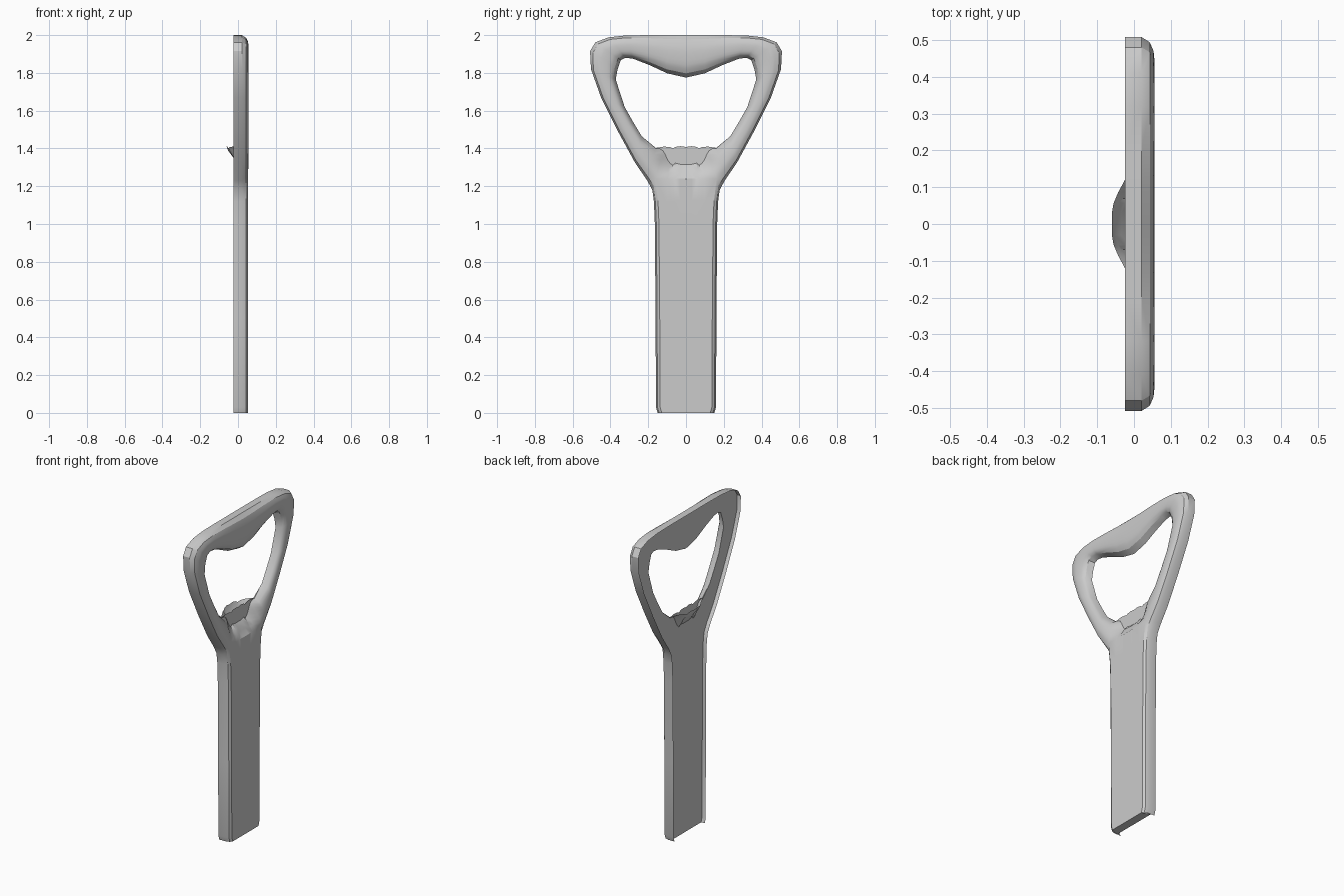
import bpy, bmesh, math

if "Cube" in bpy.data.objects:
    bpy.data.objects.remove(bpy.data.objects["Cube"])

# Outline pairs (outer y,z -> hole y,z) from top centre round to the neck
PAIRS = [
    ((0, 2), (0, 1.775)), ((.1, 2), (.1, 1.798)), ((.2, 2), (.19, 1.84)),
    ((.32, 1.998), (.28, 1.875)), ((.41, 1.988), (.32, 1.88)),
    ((.48, 1.962), (.345, 1.868)), ((.508, 1.915), (.362, 1.82)),
    ((.503, 1.82), (.372, 1.765)), ((.45, 1.67), (.325, 1.62)),
    ((.36, 1.49), (.28, 1.54)), ((.27, 1.325), (.235, 1.465)),
    ((.205, 1.23), (.16, 1.403)), ((.178, 1.18), (.115, 1.41)),
]
# Neck columns under the pry tab
NECK = [((a, 1.18), (b, z)) for a, b, z in
        ((.1, .085, 1.407), (.075, .068, 1.40), (.06, .056, 1.408), (.03, .03, 1.412), (0, 0, 1.408))]
# Pressed section: fraction from outer edge to hole, depth x
ROWS = [(0, -.025), (0, .02), (.1, .043), (.26, .053), (.4, .055), (.5, .055),
        (.6, .054), (.7, .052), (.8, .047), (.9, .036), (1, 0)]
# Handle half-widths
LEVELS = ((1.12, .17), (1.0, .165), (.5, .161), (.03, .159), (0, .15))
BACK_X = 0.0


def smooth(a, b, v):
    t = max(0, min(1, (v - a) / (b - a)))
    return t * t * (3 - 2 * t)


def lerp(o, h, t):
    return o[0] + (h[0] - o[0]) * t, o[1] + (h[1] - o[1]) * t


def sheet_point(o, h, row):
    t, x = row
    y, z = lerp(o, h, t)
    # Dished area below the hole, with the embossed tab on top
    target = .053 - .085 * smooth(1.23, 1.35, z) - .028 * smooth(1.33, 1.41, z)
    fall = (1 - smooth(.03, .19, y)) * (1 - smooth(1.43, 1.5, z)) * smooth(1.2, 1.27, z)
    x += (target - x) * fall
    if y < .062 and z > 1.285:
        x += .015 * (1 - smooth(1.33, 1.41, z))
    return (x, y, z)


def bridge(bm, a, b):
    for i in range(len(a) - 1):
        bm.faces.new((a[i], a[i + 1], b[i + 1], b[i]))


def finish(bm, name, facing):
    """Orient, mirror across the centre line and smooth."""
    bmesh.ops.recalc_face_normals(bm, faces=bm.faces)
    bm.normal_update()
    if sum(f.normal.x * f.calc_area() for f in bm.faces) * facing < 0:
        bmesh.ops.reverse_faces(bm, faces=bm.faces)
    mesh = bpy.data.meshes.new(name)
    bm.to_mesh(mesh)
    bm.free()
    obj = bpy.data.objects.new(name, mesh)
    bpy.context.collection.objects.link(obj)
    mirror = obj.modifiers.new("mirror", "MIRROR")
    mirror.use_axis = (False, True, False)
    bpy.ops.object.select_all(action="DESELECT")
    bpy.context.view_layer.objects.active = obj
    obj.select_set(True)
    bpy.ops.object.modifier_apply(modifier="mirror")
    bpy.ops.object.shade_smooth_by_angle(angle=math.radians(30))


# Front shell: head ring and neck
bm = bmesh.new()
cols = [[bm.verts.new(sheet_point(o, h, r)) for r in ROWS] for o, h in PAIRS]
neck = [[bm.verts.new(sheet_point(o, h, r)) for r in ROWS[3:]] for o, h in NECK]
for a, b in zip(cols, cols[1:]):
    bridge(bm, a, b)
chain = [cols[-1][3:]] + neck
for a, b in zip(chain, chain[1:]):
    bridge(bm, a, b)

# Front shell: handle running down to z = 0
section = cols[-1][:4] + [c[0] for c in neck]
for z, w in LEVELS:
    ys = [w, w, w - .008, w - .022] + [o[0] for o, h in NECK]
    xs = [r[1] for r in ROWS[:4]] + [.053] * len(NECK)
    level = [bm.verts.new((x, y, z)) for x, y in zip(xs, ys)]
    bridge(bm, section, level)
    section = level
finish(bm, "front_shell", 1)

# Flat back, set in from the rim, with the handle end closed
bm = bmesh.new()
plate = [[bm.verts.new((BACK_X, *p)) for p in (o, h)] for o, h in PAIRS + NECK]
for a, b in zip(plate, plate[1:]):
    bridge(bm, a, b)
section = [c[0] for c in plate[len(PAIRS) - 1:]]
for z, w in LEVELS:
    level = [bm.verts.new((BACK_X, y, z)) for y in [w] + [o[0] for o, h in NECK]]
    bridge(bm, section, level)
    section = level
cap = [bm.verts.new((.053, min(v.co.y, .13), 0)) for v in section]
bridge(bm, section, cap)
finish(bm, "back_plate", -1)
